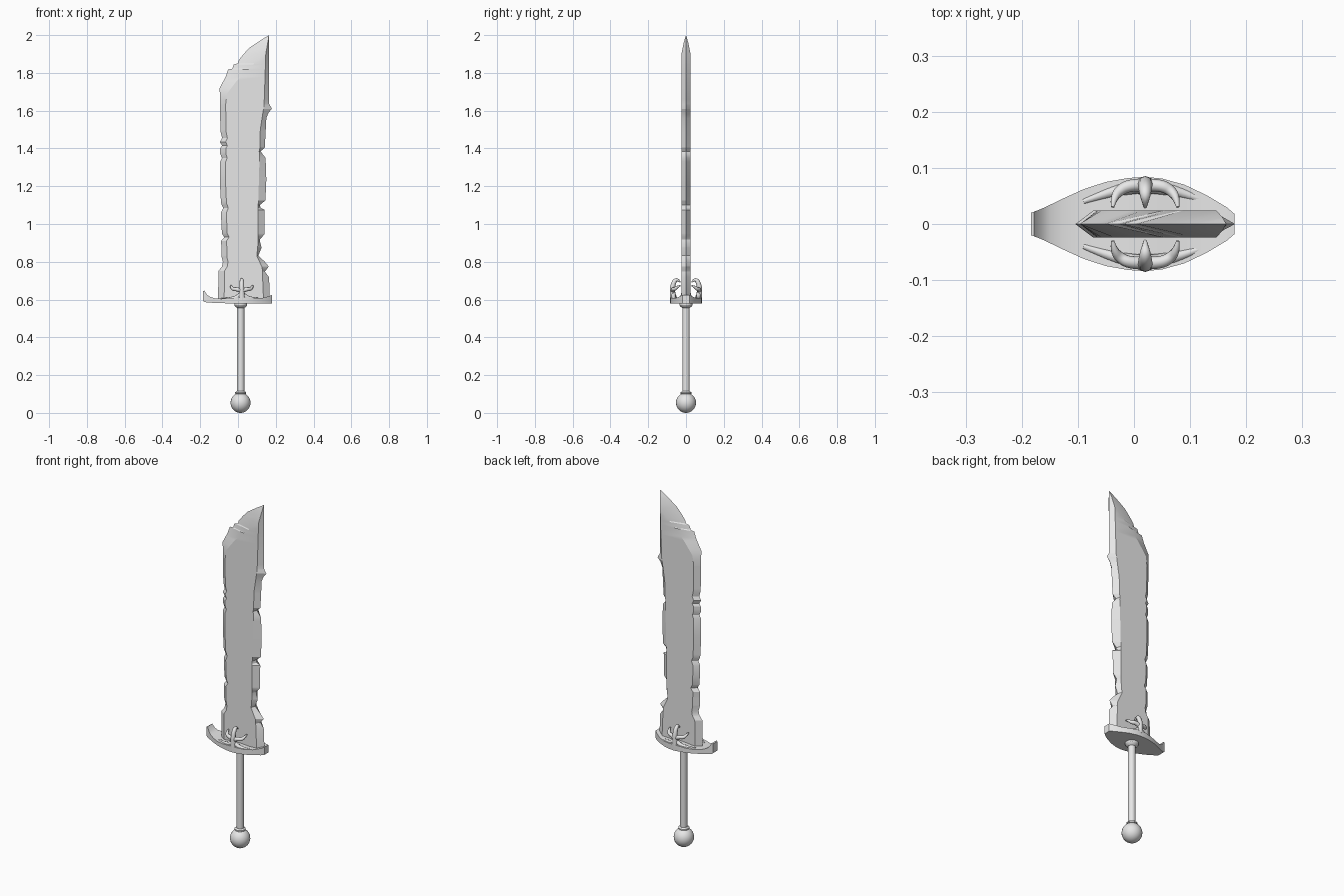
import bpy, bmesh, math

if "Cube" in bpy.data.objects:
    bpy.data.objects.remove(bpy.data.objects["Cube"])

steel = bpy.data.materials.new("grey_steel")
steel.diffuse_color = (0.8, 0.8, 0.8, 1)
steel.use_nodes = True
steel.node_tree.nodes["Principled BSDF"].inputs["Base Color"].default_value = steel.diffuse_color


def finish(name, bm, angle=30):
    bmesh.ops.remove_doubles(bm, verts=bm.verts, dist=0.0004)
    bmesh.ops.recalc_face_normals(bm, faces=bm.faces)
    mesh = bpy.data.meshes.new(name)
    bm.to_mesh(mesh)
    bm.free()
    return add_object(name, mesh, angle)


def add_object(name, mesh, angle=30):
    mesh.materials.clear()
    mesh.materials.append(steel)
    ob = bpy.data.objects.new(name, mesh)
    bpy.context.collection.objects.link(ob)
    bpy.ops.object.select_all(action='DESELECT')
    ob.select_set(True)
    bpy.context.view_layer.objects.active = ob
    bpy.ops.object.shade_smooth_by_angle(angle=math.radians(angle))
    return ob


def loft(rings):
    """Skin a list of equal-length closed rings and cap both ends."""
    bm = bmesh.new()
    rows = [[bm.verts.new(p) for p in ring] for ring in rings]
    n = len(rows[0])
    for a, b in zip(rows, rows[1:]):
        for i in range(n):
            j = (i + 1) % n
            bm.faces.new((a[i], a[j], b[j], b[i]))
    bm.faces.new(rows[0])
    bm.faces.new(rows[-1])
    return bm


def lerp(table, t):
    """Piecewise linear lookup in (key, value) pairs."""
    if t <= table[0][0]:
        return table[0][1]
    for (a, u), (b, v) in zip(table, table[1:]):
        if t <= b:
            return u + (v - u) * (t - a) / (b - a)
    return table[-1][1]


# Blade: chipped cutting edge, chipped spine, and the bevel line at the tip
edge = [(.60, -.105), (.75, -.104), (.775, -.085), (.80, -.08), (.83, -.088),
        (.88, -.088), (.91, -.09), (.93, -.073), (.95, -.085), (1.0, -.088),
        (1.06, -.09), (1.085, -.078), (1.11, -.09), (1.20, -.095),
        (1.33, -.095), (1.35, -.085), (1.37, -.094), (1.40, -.094),
        (1.415, -.084), (1.435, -.096), (1.455, -.084), (1.49, -.093),
        (1.72, -.097), (1.78, -.065), (1.818, -.052), (1.822, -.030),
        (1.845, -.022), (1.85, .0), (1.868, .005), (1.90, .03),
        (1.933, .06), (1.97, .115), (2.0, .164)]
spine = [(.60, .167), (.717, .165), (.748, .142), (.775, .163), (.80, .142),
         (.833, .108), (.875, .125), (.90, .118), (.918, .115), (.945, .14),
         (1.075, .141), (1.085, .12), (1.10, .115), (1.125, .145),
         (1.235, .15), (1.35, .146), (1.37, .13), (1.385, .12),
         (1.405, .142), (1.56, .15), (1.59, .162), (1.61, .18),
         (1.635, .165), (2.0, .165)]
tip_bevel = [(1.66, -.062), (1.69, -.058), (1.76, -.005), (1.83, .065),
             (1.90, .145), (2.0, .1642)]
spine_bevel = [(.60, .135), (.77, .128), (.83, .10), (.90, .106),
               (1.10, .107), (1.50, .118), (1.63, .138), (1.90, .147),
               (2.0, .1645)]
thickness = [(1.90, .024), (1.96, .012), (2.0, .0002)]

levels = sorted({z for t in (edge, spine, tip_bevel, spine_bevel, thickness) for z, _ in t})
rings = []
for z in levels:
    left, right = lerp(edge, z), lerp(spine, z)
    # Chips in the edge push dents into the flat of the blade
    a = -.065 + .8 * (left + .095) if z < 1.66 else lerp(tip_bevel, z)
    a = max(a, left + .008) if z < 1.9 else a
    b = min(lerp(spine_bevel, z), right - .008) if z < 1.9 else lerp(spine_bevel, z)
    h = lerp(thickness, z)
    rings.append([(left, 0, z), (a, -h, z), (b, -h, z),
                  (right, 0, z), (b, h, z), (a, h, z)])
finish("blade", loft(rings), 20)

# Guard: lens-shaped plate with an upturned left end (x, half width, bottom, top)
stations = [(-.184, .020, .592, .645), (-.178, .022, .587, .648),
            (-.165, .027, .585, .626), (-.150, .034, .584, .615),
            (-.125, .046, .582, .607), (-.09, .062, .581, .604),
            (-.05, .075, .580, .606), (-.01, .082, .579, .610),
            (.02, .084, .578, .612), (.05, .081, .578, .610),
            (.09, .070, .578, .607), (.13, .051, .578, .609),
            (.165, .030, .579, .618), (.179, .018, .580, .624)]
finish("guard", loft([[(x, -w, lo), (x, w, lo), (x, w, hi), (x, -w, hi)]
                      for x, w, lo, hi in stations]))


def claw_branch(name, points):
    """Tapered smooth tube through (x, y, z, radius) points."""
    cu = bpy.data.curves.new(name, 'CURVE')
    cu.dimensions = '3D'
    cu.bevel_depth = 1
    cu.bevel_resolution = 2
    cu.use_fill_caps = True
    sp = cu.splines.new('NURBS')
    sp.points.add(len(points) - 1)
    for p, (x, y, z, r) in zip(sp.points, points):
        p.co = (x, y, z, 1)
        p.radius = r
    sp.order_u = 3
    sp.use_endpoint_u = True
    sp.resolution_u = 5
    temp = bpy.data.objects.new(name + "_path", cu)
    bpy.context.collection.objects.link(temp)
    bpy.context.view_layer.update()
    graph = bpy.context.evaluated_depsgraph_get()
    mesh = bpy.data.meshes.new_from_object(temp.evaluated_get(graph))
    bpy.data.objects.remove(temp)
    add_object(name, mesh, 50)


# Claws: a stem, a middle prong, two side prongs and two flared roots per face
for side, s in (("front", -1), ("back", 1)):
    claw_branch(side + "_claw_middle", [
        (.02, s * .066, .602, .020), (.02, s * .072, .635, .014),
        (.02, s * .072, .665, .013), (.02, s * .062, .698, .012),
        (.02, s * .045, .708, .008), (.02, s * .030, .692, .003)])
    for word, d in (("left", -1), ("right", 1)):
        claw_branch(f"{side}_claw_{word}", [
            (.02, s * .069, .645, .012), (.02 + d * .026, s * .070, .656, .011),
            (.02 + d * .046, s * .060, .654, .010),
            (.02 + d * .056, s * .046, .668, .007),
            (.02 + d * .058, s * .030, .674, .003)])
        claw_branch(f"{side}_claw_root_{word}", [
            (.02, s * .067, .632, .012), (.02 + d * .02, s * .066, .612, .012),
            (.02 + d * .06, s * .058, .602, .010),
            (.02 + d * .11, s * .040, .602, .005)])


def lathe(name, profile, cx, n=24):
    """Revolve (radius, z) points about a vertical axis."""
    finish(name, loft([[(cx + r * math.cos(2 * math.pi * i / n),
                         r * math.sin(2 * math.pi * i / n), z) for i in range(n)]
                       for r, z in profile]))


# Grip, collar under the guard, round pommel with a small ring
lathe("grip", [(.0195, .095), (.0195, .575)], .0145)
lathe("collar", [(.020, .556), (.029, .562), (.034, .570), (.034, .582)], .0145)
lathe("pommel_ring", [(.022, .098), (.029, .102), (.029, .109), (.021, .115)], .0135)
lathe("pommel", [(max(.053 * math.sin(math.pi * k / 14), .001),
                  .0535 - .0535 * math.cos(math.pi * k / 14)) for k in range(15)], .0135)
